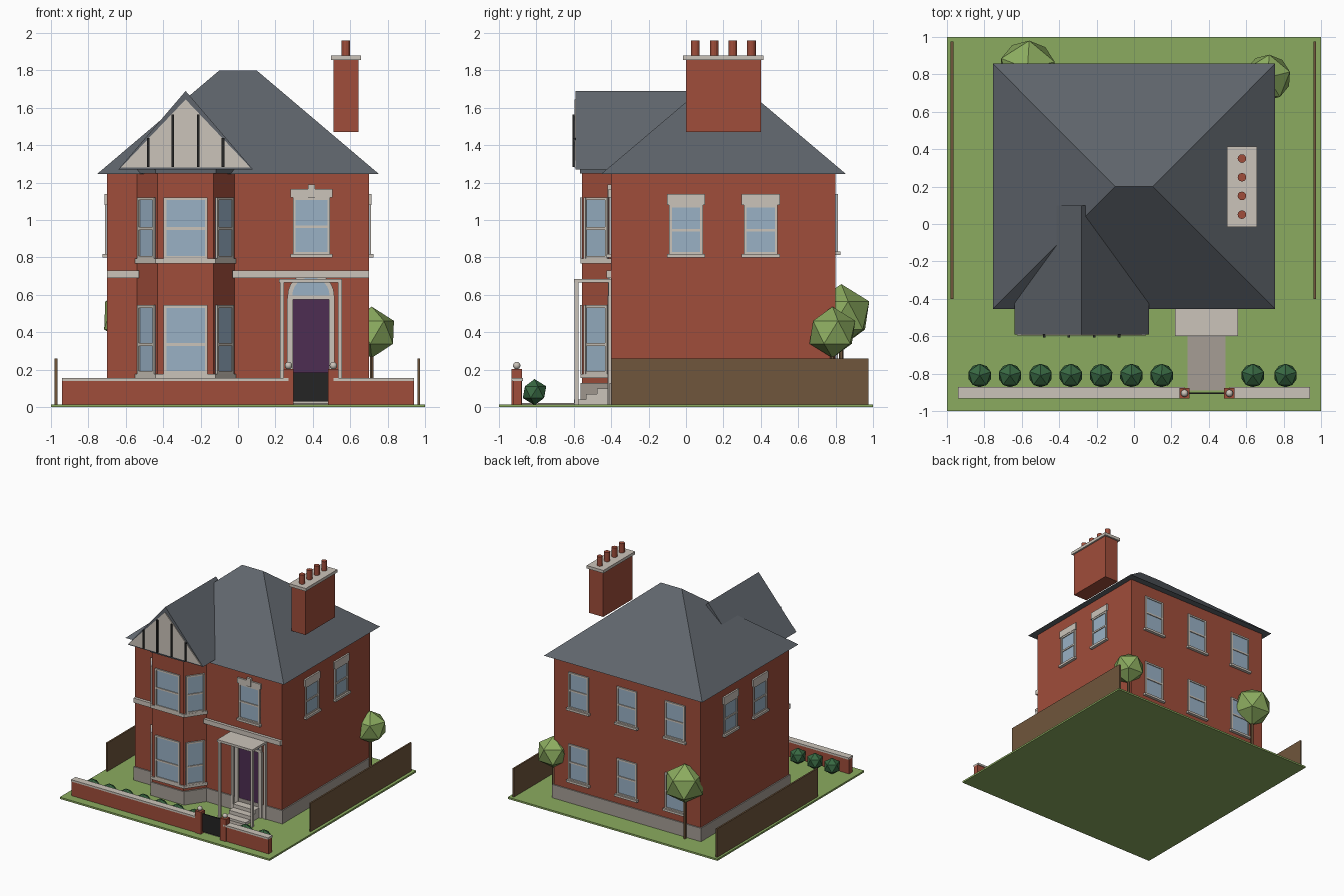
import bpy, bmesh
from math import atan2, cos, sin, pi, radians
from mathutils import Matrix, Vector

cube = bpy.data.objects.get("Cube")
if cube:
    bpy.data.objects.remove(cube, do_unlink=True)


def material(name, r, g, b):
    m = bpy.data.materials.new(name)
    m.use_nodes = True
    m.diffuse_color = (r, g, b, 1)
    m.node_tree.nodes["Principled BSDF"].inputs["Base Color"].default_value = (r, g, b, 1)
    return m


BRICK = material("red brick", .35, .075, .043)
STONE = material("pale stone", .60, .55, .49)
SLATE = material("grey slate", .115, .13, .15)
GRASS = material("light green", .26, .41, .115)
GLASS = material("blue glass", .32, .44, .56)
PURPLE = material("purple paint", .075, .027, .085)
BLACK = material("black paint", .018, .018, .018)
WOOD = material("brown wood", .16, .093, .045)
HEDGE = material("dark green", .04, .14, .055)
PAVING = material("grey paving", .38, .34, .30)


def finish(name, bm, mat, matrix=Matrix()):
    bm.transform(matrix)
    bmesh.ops.recalc_face_normals(bm, faces=bm.faces)
    mesh = bpy.data.meshes.new(name)
    bm.to_mesh(mesh)
    bm.free()
    mesh.materials.append(mat)
    ob = bpy.data.objects.new(name, mesh)
    bpy.context.collection.objects.link(ob)
    return ob


def hull(name, points, mat, matrix=Matrix()):
    """Convex solid around a few points."""
    bm = bmesh.new()
    for p in points:
        bm.verts.new(p)
    bmesh.ops.convex_hull(bm, input=bm.verts)
    bmesh.ops.dissolve_limit(bm, angle_limit=radians(1), verts=bm.verts, edges=bm.edges)
    return finish(name, bm, mat, matrix)


def box(name, x, y, z, mat, matrix=Matrix()):
    return hull(name, [(a, b, c) for a in x for b in y for c in z], mat, matrix)


def prism(name, outline, z, mat):
    return hull(name, [(x, y, h) for x, y in outline for h in z], mat)


def slab(name, outline, y, mat):
    return hull(name, [(x, d, z) for x, z in outline for d in y], mat)


def ball(name, center, radius, mat, turn=0):
    bm = bmesh.new()
    bmesh.ops.create_icosphere(bm, subdivisions=1, radius=radius)
    return finish(name, bm, mat, Matrix.Translation(center) @ Matrix.Rotation(turn, 4, 'Z'))


def cylinder(name, x, y, z, radius, mat, sides=8):
    bm = bmesh.new()
    bmesh.ops.create_cone(bm, cap_ends=True, segments=sides, radius1=radius,
                          radius2=radius, depth=z[1] - z[0])
    return finish(name, bm, mat, Matrix.Translation((x, y, sum(z) / 2)))


def window(name, at, turn, width, z, bar, sill=True, lintel=0):
    """Sash window on a wall; turn 0 faces the front."""
    m = Matrix.Translation((at[0], at[1], 0)) @ Matrix.Rotation(turn, 4, 'Z')
    h, t, (low, top) = width / 2, .014, z
    box(name + "_glass", (-h, h), (-.004, .002), z, GLASS, m)
    for side, s in (("left", 1), ("right", -1)):
        box(f"{name}_{side}_jamb", (s * h, s * (h - t)), (-.012, .002), z, STONE, m)
    for part, v in (("head", top - t), ("rail", bar - t / 2), ("foot", low)):
        box(f"{name}_{part}", (-h, h), (-.011, .002), (v, v + t), STONE, m)
    if sill:
        box(name + "_sill", (-h - .012, h + .012), (-.025, .002), (low - .016, low + .003), STONE, m)
    if lintel:
        box(name + "_lintel", (-h - .012, h + .012), (-.014, .002), (top, top + lintel), STONE, m)


# Ground, path and fences
box("lawn", (-1, 1), (-1, 1), (0, .015), GRASS)
box("path", (.285, .49), (-.89, -.58), (.01, .022), PAVING)
for side, x in (("left", .967), ("right", -.973)):
    box(side + "_fence", (x - .007, x + .007), (-.4, .975), (.01, .26), WOOD)

# House body
box("house_walls", (-.7, .7), (-.4, .8), (.01, 1.25), BRICK)
box("house_plinth", (-.71, .71), (-.41, .81), (.01, .13), PAVING)
for side, x in (("left", (-.03, .7)), ("right", (-.7, -.53))):
    box(side + "_string_course", x, (-.425, -.39), (.69, .73), STONE)

# Main hipped roof
eaves = [(x, y, 1.245) for x in (-.755, .755) for y in (-.455, .857)]
hull("main_roof", eaves + [(-.1, .2, 1.8), (.1, .2, 1.8)], SLATE)

# Bay
BAY_X = -.28


def bay_outline(grow=0):
    return [(BAY_X + s * (w + grow), y) for s in (-1, 1)
            for w, y in ((.26, -.39), (.26, -.4 - grow / 2), (.15, -.555 - grow))]


prism("bay_walls", bay_outline(), (.01, 1.25), BRICK)
prism("bay_plinth", bay_outline(.01), (.01, .13), PAVING)
prism("bay_lower_sill", bay_outline(.01), (.155, .178), STONE)
prism("bay_upper_sill", bay_outline(.01), (.768, .795), STONE)
prism("bay_top", bay_outline(.012), (1.25, 1.272), SLATE)
slant = atan2(.155, .11)
for level, z, bar in (("lower", (.178, .545), .335), ("upper", (.795, 1.12), .955)):
    window(f"bay_{level}_front", (BAY_X, -.555), 0, .235, z, bar, False)
    for side, s in (("left", 1), ("right", -1)):
        window(f"bay_{level}_{side}", (BAY_X + s * .205, -.4775), s * slant, .155, z, bar, False)

# Gable above the bay
slab("gable_roof", [(-.64, 1.27), (.08, 1.27), (BAY_X, 1.69)], (-.59, .1), SLATE)
slab("gable_panel", [(-.625, 1.282), (.065, 1.282), (BAY_X, 1.645)], (-.597, -.58), STONE)
for i, (off, top) in enumerate(((-.2, 1.44), (-.068, 1.565), (.068, 1.565), (.2, 1.44))):
    x = BAY_X + off
    box(f"gable_timber_{i + 1}", (x - .007, x + .007), (-.607, -.59), (1.285, top), BLACK)

# Windows on the flat walls
window("front_window", (.393, -.4), 0, .2, (.815, 1.12), .965, True, .045)
box("front_keystone", (.373, .413), (-.42, -.39), (1.12, 1.19), STONE)
for i, y in enumerate((0, .4)):
    for side, s in (("left", 1), ("right", -1)):
        window(f"{side}_window_{i + 1}", (s * .7, y), s * pi / 2, .18, (.815, 1.08), .945, True, .06)
for i, x in enumerate((-.46, 0, .46)):
    for level, low in (("lower", .21), ("upper", .83)):
        window(f"back_{level}_window_{i + 1}", (x, .8), pi, .19, (low, low + .31), low + .155)

# Entrance
DOOR_X = .39


def half_disc(r):
    return [(DOOR_X + r * cos(a * pi / 12), .595 + r * sin(a * pi / 12)) for a in range(13)]


box("door", (.288, .492), (-.407, -.39), (.1, .58), PURPLE)
slab("door_arch", half_disc(.125), (-.412, -.39), STONE)
slab("door_fanlight", half_disc(.1), (-.416, -.39), GLASS)
box("door_transom", (.265, .515), (-.42, -.39), (.575, .597), STONE)
for side, s in (("left", 1), ("right", -1)):
    x = DOOR_X + s * .112
    box(side + "_pilaster", (x - .015, x + .015), (-.42, -.39), (.015, .58), STONE)
    x = DOOR_X + s * .155
    box(side + "_porch_post", (x - .01, x + .01), (-.595, -.575), (.01, .67), STONE)
    box(side + "_porch_wall_post", (x - .01, x + .01), (-.415, -.39), (.01, .67), STONE)
box("porch_canopy", (.22, .557), (-.6, -.39), (.665, .685), STONE)
for i, (y, z) in enumerate(((-.6, .04), (-.535, .07), (-.475, .1))):
    box(f"step_{i + 1}", (.287, .493), (y, -.39), (.01, z), STONE)

# Chimney, clear of the roof
box("chimney_stack", (.51, .643), (0, .4), (1.47, 1.857), BRICK)
box("chimney_cap", (.497, .657), (-.015, .415), (1.855, 1.88), STONE)
for i in range(4):
    cylinder(f"chimney_pot_{i + 1}", .577, .05 + .1 * i, (1.87, 1.96), .023, BRICK, 12)

# Front garden wall and gate
for side, x in (("right", (-.94, .27)), ("left", (.51, .94))):
    box(side + "_garden_wall", x, (-.925, -.88), (.01, .14), BRICK)
    box(side + "_wall_coping", x, (-.932, -.872), (.14, .156), STONE)
for side, x in (("right", .27), ("left", .51)):
    box(side + "_gate_pier", (x - .028, x + .028), (-.932, -.878), (.01, .205), BRICK)
    bm = bmesh.new()
    bmesh.ops.create_uvsphere(bm, u_segments=12, v_segments=8, radius=.02)
    finial = finish(side + "_pier_finial", bm, STONE, Matrix.Translation((x, -.905, .222)))
    for face in finial.data.polygons:
        face.use_smooth = True
box("gate", (.298, .482), (-.91, -.9), (.03, .185), BLACK)

# Shrubs and trees
for i, x in enumerate((-.825, -.663, -.5, -.338, -.176, -.014, .148, .635, .81)):
    ball(f"shrub_{i + 1}", (x, -.81, .08), .07, HEDGE, .3)
for side, c, r in (("left", Vector((.715, .783, .4)), .137), ("right", Vector((-.57, .83, .49)), .168)):
    cylinder(side + "_tree_trunk", c.x, c.y, (.01, c.z), .012, WOOD, 6)
    ball(side + "_tree_crown", c, r, GRASS, .25)
